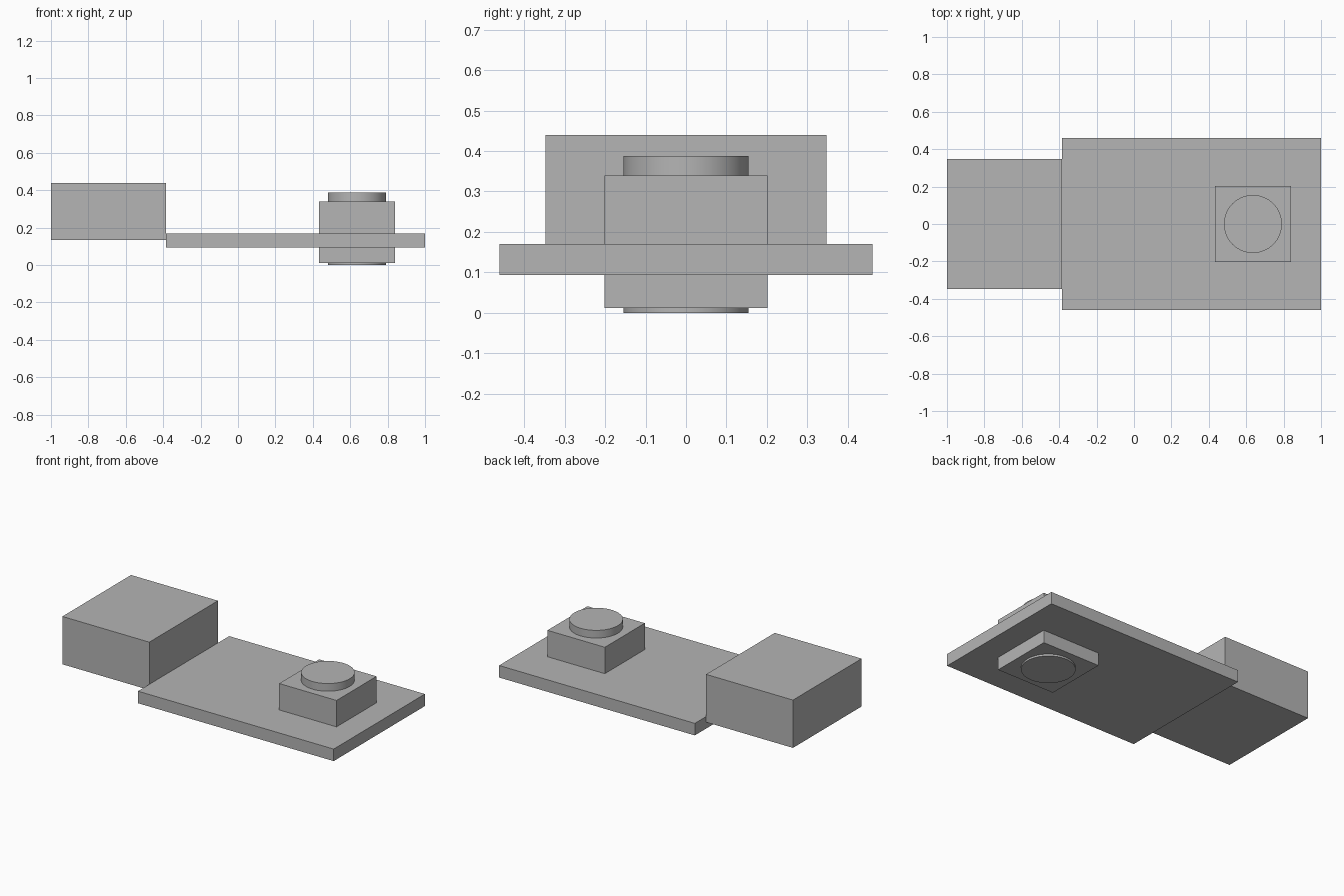
import bpy
import math

cube = bpy.data.objects.get("Cube")
if cube:
    bpy.data.objects.remove(cube, do_unlink=True)

# Single flat grey
grey = bpy.data.materials.new("plain_grey")
grey.use_nodes = True
colour = (0.46, 0.46, 0.46, 1)
grey.diffuse_color = colour
grey.node_tree.nodes["Principled BSDF"].inputs["Base Color"].default_value = colour


def box(name, x, y, z):
    """Box spanning the given (min, max) ranges."""
    spans = (x, y, z)
    bpy.ops.mesh.primitive_cube_add(size=1, location=[(a + b) / 2 for a, b in spans])
    ob = bpy.context.object
    ob.name = name
    ob.scale = [b - a for a, b in spans]
    bpy.ops.object.transform_apply(location=False, rotation=False, scale=True)
    ob.data.materials.append(grey)
    return ob


# Flat base plate with a raised block butted against its left end
box("base_plate", (-0.385, 1.0), (-0.461, 0.461), (0.093, 0.17))
box("end_block", (-1.0, -0.385), (-0.347, 0.347), (0.134, 0.44))

# Square housing passing through the plate
box("square_housing", (0.433, 0.839), (-0.202, 0.202), (0.012, 0.339))

# Round pin through the housing
bottom, top = 0.0, 0.388
bpy.ops.mesh.primitive_cylinder_add(vertices=64, radius=0.155, depth=top - bottom,
                                    location=(0.636, 0, (top + bottom) / 2))
pin = bpy.context.object
pin.name = "round_pin"
pin.data.materials.append(grey)
bpy.ops.object.shade_smooth_by_angle(angle=math.radians(30))
